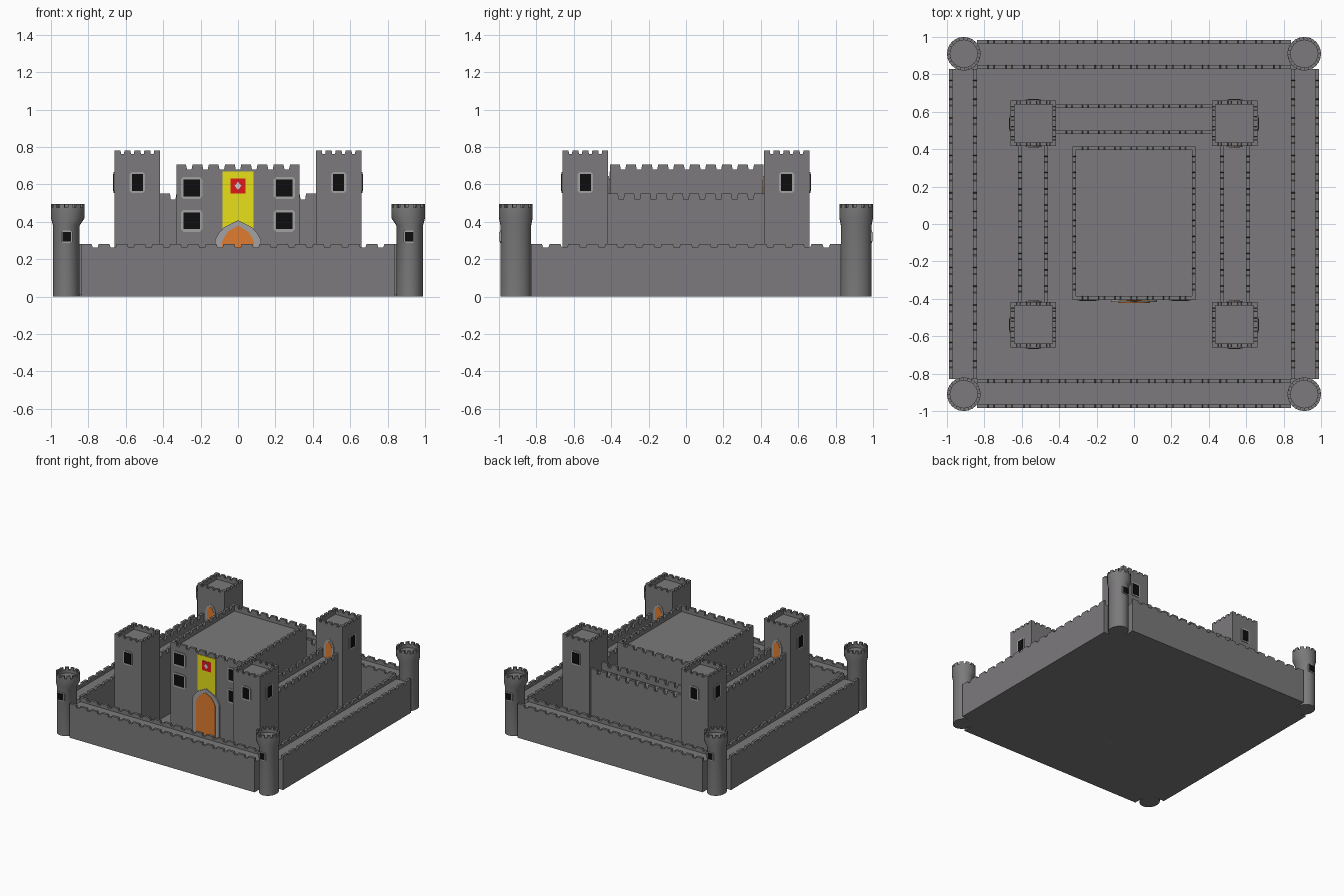
import bpy, bmesh
from math import sin, cos, pi
from mathutils import Vector, Matrix

if "Cube" in bpy.data.objects:
    bpy.data.objects.remove(bpy.data.objects["Cube"])


def material(name, r, g, b):
    m = bpy.data.materials.new(name)
    m.diffuse_color = (r, g, b, 1)
    m.use_nodes = True
    m.node_tree.nodes["Principled BSDF"].inputs["Base Color"].default_value = m.diffuse_color
    return m


STONE = material("stone", .2, .195, .2)
TRIM = material("trim_stone", .36, .36, .36)
BLACK = material("dark_opening", .004, .004, .004)
WOOD = material("door_wood", .75, .2, .03)
YELLOW = material("banner_yellow", .8, .75, .01)
RED = material("banner_red", .75, .01, .01)
PALE = material("banner_pale", .65, .6, .65)


def finish(bm, name, mat, smooth=False):
    bmesh.ops.recalc_face_normals(bm, faces=bm.faces)
    me = bpy.data.meshes.new(name)
    bm.to_mesh(me)
    bm.free()
    me.materials.append(mat)
    ob = bpy.data.objects.new(name, me)
    bpy.context.collection.objects.link(ob)
    if smooth:
        bpy.ops.object.select_all(action='DESELECT')
        ob.select_set(True)
        bpy.context.view_layer.objects.active = ob
        bpy.ops.object.shade_smooth_by_angle(angle=.6)
    return ob


def prism(bm, pts, offset):
    """Closed solid from a planar outline swept by an offset."""
    off = Vector(offset)
    a = [bm.verts.new(p) for p in pts]
    b = [bm.verts.new(Vector(p) + off) for p in pts]
    bm.faces.new(a)
    bm.faces.new(b[::-1])
    for i in range(len(a)):
        j = (i + 1) % len(a)
        bm.faces.new((a[i], b[i], b[j], a[j]))


def box(bm, x0, x1, y0, y1, z0, z1):
    prism(bm, [(x0, y0, z0), (x1, y0, z0), (x1, y1, z0), (x0, y1, z0)], (0, 0, z1 - z0))


def parapet(bm, p, q, z0, notch, top, pitch, t=.02):
    """Toothed parapet on the line p-q, thickness towards its left."""
    p, q = Vector((*p, 0)), Vector((*q, 0))
    d = (q - p).normalized()
    length = (q - p).length
    n = max(2, round(length / pitch + .4))
    step = length / (n - .4)
    prof = [(0, z0)]
    for i in range(n):
        s, e = i * step, (i + .6) * step
        if i:
            prof += [(s - step * .06, notch), (s, top)]
        else:
            prof += [(s, top)]
        prof += [(e, top)]
        if i < n - 1:
            prof += [(e + step * .06, notch)]
    prof.append((length, z0))
    prism(bm, [p + d * u + Vector((0, 0, z)) for u, z in prof], Vector((-d.y, d.x, 0)) * t)


def block(name, x0, x1, y0, y1, walk, notch, top, pitch, sides="SENW"):
    """Stone block with a sunken roof or walkway and parapets on the given sides."""
    bm = bmesh.new()
    box(bm, x0, x1, y0, y1, 0, walk)
    lines = {"S": ((x0, y0), (x1, y0)), "E": ((x1, y0), (x1, y1)),
             "N": ((x1, y1), (x0, y1)), "W": ((x0, y1), (x0, y0))}
    for s in sides:
        parapet(bm, *lines[s], walk, notch, top, pitch)
    return finish(bm, name, STONE)


def plate(name, pts, cx, cy, turn, d0, d1, mat):
    """Flat outline (u, z) on a wall; turn 0 faces the front (-y)."""
    bm = bmesh.new()
    prism(bm, [(u, -d0, z) for u, z in pts], (0, d0 - d1, 0))
    bm.transform(Matrix.Translation((cx, cy, 0)) @ Matrix.Rotation(turn * pi / 2, 4, 'Z'))
    return finish(bm, name, mat)


def rect(w, z0, z1, u=0):
    return [(u - w, z0), (u + w, z0), (u + w, z1), (u - w, z1)]


def window(name, u, zc, w, h, cx, cy, turn, d, rim=.012):
    W, H, c = w + rim, h + rim, rim
    octa = [(-W + c, -H), (W - c, -H), (W, -H + c), (W, H - c),
            (W - c, H), (-W + c, H), (-W, H - c), (-W, -H + c)]
    plate(name + "_frame", [(u + a, zc + b) for a, b in octa], cx, cy, turn, d - .01, d + .005, TRIM)
    plate(name + "_opening", rect(w, zc - h, zc + h, u), cx, cy, turn, d - .01, d + .007, BLACK)


def arch(w, z0, spring, apex):
    rise = apex - spring
    right = [(w, z0), (w, spring), (w * .85, spring + rise * .32), (w * .6, spring + rise * .65)]
    return right + [(0, apex)] + [(-u, z) for u, z in right[::-1]]


# Courtyard floor
bm = bmesh.new()
box(bm, -.9, .9, -.9, .9, 0, .01)
finish(bm, "courtyard_floor", STONE)

# Outer walls
for s, n in ((-1, "front"), (1, "back")):
    y = sorted((s * .985, s * .83))
    block(n + "_outer_wall", -.84, .84, *y, .245, .262, .28, .098, "SN")
for s, n in ((-1, "left"), (1, "right")):
    x = sorted((s * .99, s * .84))
    block(n + "_outer_wall", *x, -.83, .83, .245, .262, .28, .098, "EW")

# Round corner towers
SEG = 24
PROFILE = [(.082, 0), (.082, .38), (.09, .42), (.09, .475), (.073, .475), (.073, .45)]
for sx in (-1, 1):
    for sy in (-1, 1):
        bm = bmesh.new()
        rings = []
        for r, z in PROFILE:
            low = z < .39
            kx, ox = (.87, sx * .008) if low else (1, 0)
            rings.append([bm.verts.new((r * kx * cos(2 * pi * i / SEG) + ox,
                                        r * sin(2 * pi * i / SEG), z)) for i in range(SEG)])
        for a, b in zip(rings, rings[1:]):
            for i in range(SEG):
                j = (i + 1) % SEG
                bm.faces.new((a[i], a[j], b[j], b[i]))
        bm.faces.new(rings[0][::-1])
        bm.faces.new(rings[-1])
        for i in range(0, SEG, 2):
            a, b = 2 * pi * i / SEG, 2 * pi * (i + 1.2) / SEG
            prism(bm, [(r * cos(t), r * sin(t), .475) for r, t in
                       ((.09, a), (.09, b), (.073, b), (.073, a))], (0, 0, .02))
        bm.transform(Matrix.Translation((sx * .91, sy * .91, 0)))
        finish(bm, "round_corner_tower", STONE, True)
        window("round_tower_window", 0, .32, .023, .026, sx * .915, sy * .91,
               0 if sy < 0 else 2, .08, .007)

# Square inner towers with windows on outer faces and doors to the walkways
for sx in (-1, 1):
    for sy in (-1, 1):
        cx, cy, h = sx * .538, sy * .538, .122
        block("square_tower", cx - h, cx + h, cy - h, cy + h, .735, .762, .78, .056)
        window("tower_window", 0, .61, .029, .045, cx, cy, 0 if sy < 0 else 2, h)
        window("tower_window", 0, .61, .029, .045, cx, cy, 1 if sx > 0 else 3, h)
        turn = 2 if sy < 0 else 0
        plate("tower_door_frame", arch(.043, .48, .59, .645), cx, cy, turn, h - .01, h + .005, TRIM)
        plate("tower_door", arch(.029, .48, .58, .625), cx, cy, turn, h - .01, h + .008, WOOD)

# Inner walls joining the towers
for s, n in ((-1, "left"), (1, "right")):
    x = sorted((s * .62, s * .46))
    block(n + "_inner_wall", *x, -.416, .416, .485, .518, .55, .088, "EW")
block("back_inner_wall", -.416, .416, .48, .64, .485, .518, .55, .088, "SN")

# Keep with windows
block("keep", -.33, .33, -.405, .415, .655, .68, .705, .088)
for u in (-.248, .248):
    for z in (.405, .58):
        window("keep_window", u, z, .044, .045, 0, 0, 0, .405, .014)

# Keep door and banner
plate("keep_banner", rect(.082, .3, .67), 0, 0, 0, .4, .409, YELLOW)
plate("banner_patch", rect(.041, .552, .63), 0, 0, 0, .4, .412, RED)
plate("banner_diamond", [(0, .57), (.018, .592), (0, .614), (-.018, .592)], 0, 0, 0, .4, .414, PALE)
plate("keep_door_frame", arch(.122, 0, .305, .408), 0, 0, 0, .4, .418, TRIM)
plate("keep_door", arch(.086, 0, .29, .38), 0, 0, 0, .4, .422, WOOD)
